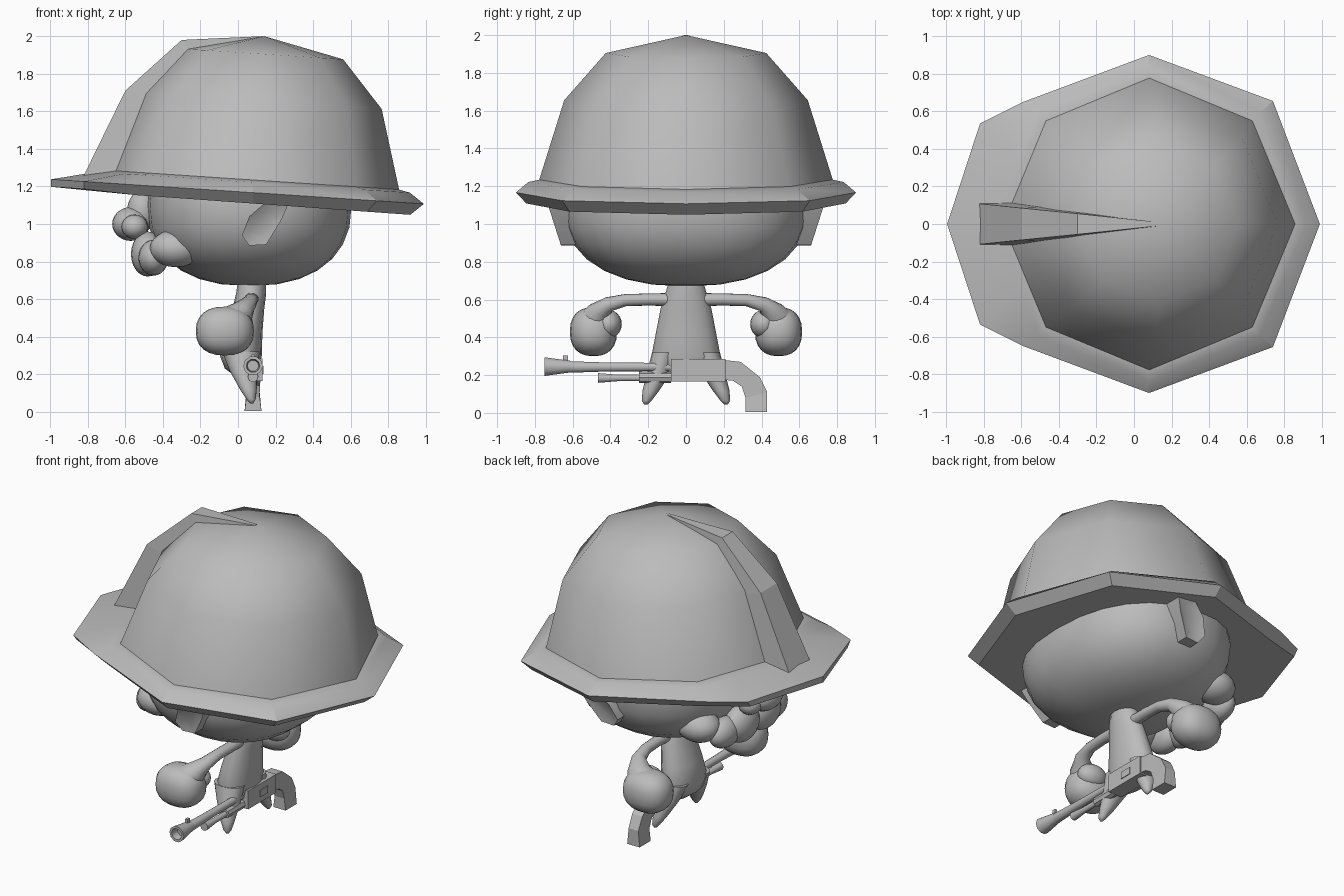
import bpy, bmesh
from math import sin, cos, pi, radians
from mathutils import Vector

if "Cube" in bpy.data.objects:
    bpy.data.objects.remove(bpy.data.objects["Cube"], do_unlink=True)

clay = bpy.data.materials.new("plain_grey")
clay.use_nodes = True
COLOUR = (0.5, 0.5, 0.5, 1)
clay.diffuse_color = COLOUR
clay.node_tree.nodes["Principled BSDF"].inputs["Base Color"].default_value = COLOUR


def finish(name, bm, angle=None):
    """Turn a bmesh into a named object; angle is the smoothing limit in degrees."""
    bmesh.ops.recalc_face_normals(bm, faces=bm.faces)
    mesh = bpy.data.meshes.new(name)
    bm.to_mesh(mesh)
    bm.free()
    mesh.materials.append(clay)
    obj = bpy.data.objects.new(name, mesh)
    bpy.context.collection.objects.link(obj)
    if angle:
        bpy.ops.object.select_all(action="DESELECT")
        obj.select_set(True)
        bpy.context.view_layer.objects.active = obj
        bpy.ops.object.shade_smooth_by_angle(angle=radians(angle))
    return obj


def loft(name, rings, angle=None):
    """Skin closed rings of points and cap both ends."""
    bm = bmesh.new()
    rows = [[bm.verts.new(p) for p in ring] for ring in rings]
    n = len(rows[0])
    for a, b in zip(rows, rows[1:]):
        for i in range(n):
            j = (i + 1) % n
            bm.faces.new((a[i], a[j], b[j], b[i]))
    bm.faces.new(rows[0])
    bm.faces.new(rows[-1])
    return finish(name, bm, angle)


def oval(c, u, v, n=16):
    """Ring of points around c spanned by the half-axes u and v."""
    c, u, v = Vector(c), Vector(u), Vector(v)
    return [c + u * cos(2 * pi * i / n) + v * sin(2 * pi * i / n) for i in range(n)]


def blob(name, centre, radii, power=1.0, segs=20):
    """Smooth ellipsoid; power below one makes it boxier."""
    bm = bmesh.new()
    bmesh.ops.create_uvsphere(bm, u_segments=segs, v_segments=segs // 2 + 2, radius=1)
    for v in bm.verts:
        v.co = [c + r * (1 if t > 0 else -1) * abs(t) ** power
                for c, r, t in zip(centre, radii, v.co)]
    return finish(name, bm, 80)


def upright(name, sections):
    """Stack of horizontal ovals (x, y, z, rx, ry)."""
    loft(name, [oval((x, y, z), (rx, 0, 0), (0, ry, 0)) for x, y, z, rx, ry in sections], 70)


def tube(name, x, z, sections, n=10, angle=40):
    """Turned part along y from (y, radius) pairs."""
    loft(name, [oval((x, y, z), (r, 0, 0), (0, 0, r), n) for y, r in sections], angle)


def prism(name, outline, x0, x1):
    """Extrude a y-z outline between two x positions."""
    loft(name, [[(x, y, z) for y, z in outline] for x in (x0, x1)])


# Helmet: everything leans slightly, higher at the face side
def lean(x, z):
    return z - 0.066 * (x - 0.08)


def octagon(r, z, shift=0.0):
    return [Vector((0.08 + shift + r * cos(i * pi / 4), r * sin(i * pi / 4),
                    lean(0.08 + r * cos(i * pi / 4), z))) for i in range(8)]


bm = bmesh.new()
rows = [[bm.verts.new(p) for p in octagon(*s)]
        for s in ((0.78, 1.225), (0.645, 1.655, 0.04), (0.425, 1.905, 0.055))]
top = bm.verts.new((0.14, 0, 2.0))
for i in range(8):
    j = (i + 1) % 8
    for a, b in zip(rows, rows[1:]):
        bm.faces.new((a[i], a[j], b[j], b[i]))
    bm.faces.new((rows[-1][i], rows[-1][j], top))
bm.faces.new(rows[0])
finish("helmet_dome", bm, 75)


# Brim: ten-sided, pulled forward into a peak
def brim_ring(r, z):
    ring = octagon(r, z)
    ring.insert(4, ring[3].lerp(ring[4], 0.4))
    ring.insert(6, ring[5].lerp(ring[6], 0.6))
    return ring


half = [(0.99, 0), (0.74, 0.655), (0.08, 0.9), (-0.59, 0.65), (-0.82, 0.535), (-0.995, 0)]
edge = half + [(x, -y) for x, y in half[-2:0:-1]]
tip = [(x, y, lean(x, 1.167)) for x, y in edge]
under = [(x if x < -0.8 else 0.08 + (x - 0.08) * 0.92, y * 0.94,
          lean(x, 1.167) - (0.04 if x < -0.8 else 0.058)) for x, y in edge]
loft("helmet_brim", [brim_ring(0.775, 1.235), brim_ring(0.835, 1.222), tip, under], 25)

# Crest: a wedge that narrows towards the crown
crest = [(-0.84, 1.22, 0.11, -0.5, 1.22), (-0.6, 1.71, 0.085, -0.4, 1.65),
         (-0.3, 1.98, 0.055, -0.2, 1.86), (0.13, 2.0, 0.01, 0.13, 1.95)]
loft("helmet_crest", [[(x, -w, z), (x, w, z), (xi, w * 1.1, zi), (xi, -w * 1.1, zi)]
                      for x, z, w, xi, zi in crest])

# Head and face
blob("head", (0.06, 0, 1.1), (0.545, 0.65, 0.43), 0.86, 24)
blob("nose", (-0.57, 0, 1.0), (0.1, 0.13, 0.09))
blob("nose_bridge", (-0.51, 0, 1.07), (0.08, 0.08, 0.11))

for side, label in ((1, "left"), (-1, "right")):
    blob("nostril_" + label, (-0.55, side * 0.12, 0.985), (0.07, 0.075, 0.065))
    blob("moustache_inner_" + label, (-0.48, side * 0.11, 0.84), (0.09, 0.14, 0.12))
    blob("moustache_outer_" + label, (-0.45, side * 0.24, 0.82), (0.08, 0.13, 0.095))
    blob("cheek_" + label, (-0.33, side * 0.34, 0.87), (0.14, 0.12, 0.1))

    # Ear: a leaf-shaped flap, flared outwards at the top
    leaf = [(0.27, 1.11), (0.23, 1.02), (0.15, 0.89), (0.06, 0.885), (0.02, 0.94),
            (0.06, 1.04), (0.14, 1.11)]
    loft("ear_" + label, [
        [(x, side * (0.58 + 0.05 * (z - 0.88)), z) for x, z in leaf],
        [(x, side * (0.66 + 0.32 * (z - 0.88)), z) for x, z in leaf],
        [(0.13 + (x - 0.13) * 0.6, side * (0.66 + 0.2 * (z - 0.88)),
          1.0 + (z - 1.0) * 0.6) for x, z in leaf]], 50)

    # Leg: short and pointed
    upright("leg_" + label, [
        (0.015, side * 0.11, 0.32, 0.1, 0.07), (0.03, side * 0.14, 0.22, 0.075, 0.065),
        (0.055, side * 0.185, 0.12, 0.045, 0.045), (0.07, side * 0.208, 0.065, 0.024, 0.026),
        (0.073, side * 0.212, 0.045, 0.008, 0.01)])

    # Arm: bent sleeve widening into the fist
    path = [((0.07, 0.06, 0.6), 0.035), ((0.075, 0.2, 0.6), 0.032), ((0.07, 0.32, 0.597), 0.032),
            ((0.055, 0.41, 0.575), 0.04), ((0.02, 0.46, 0.53), 0.065), ((-0.04, 0.48, 0.47), 0.1)]
    pts = [Vector((x, side * y, z)) for (x, y, z), r in path]
    rings = []
    for i, p in enumerate(pts):
        d = (pts[min(i + 1, len(pts) - 1)] - pts[max(i - 1, 0)]).normalized()
        u = d.cross(Vector((0, 0, 1))).normalized()
        r = path[i][1]
        rings.append(oval(p, u * r * 1.1, d.cross(u) * r))
    loft("arm_" + label, rings, 70)
    blob("fist_" + label, (-0.07, side * 0.49, 0.43), (0.155, 0.125, 0.13), 0.85)
    blob("thumb_" + label, (-0.02, side * 0.41, 0.47), (0.1, 0.07, 0.075))

# Body: narrow neck widening to the hips
upright("torso", [(0.075, 0, 0.7, 0.075, 0.09), (0.07, 0, 0.63, 0.08, 0.11),
                  (0.055, 0, 0.55, 0.085, 0.135), (0.03, 0, 0.42, 0.1, 0.16),
                  (0.015, 0, 0.3, 0.112, 0.183), (0.02, 0, 0.23, 0.09, 0.17),
                  (0.035, 0, 0.19, 0.05, 0.1)])

# Gun slung across the back
GX = 0.08
tube("gun_barrel", GX, 0.243, [(-0.62, 0.032), (-0.45, 0.026), (-0.07, 0.022)])
tube("gun_muzzle", GX, 0.245, [(-0.7, 0.03), (-0.75, 0.036), (-0.75, 0.052), (-0.61, 0.032)])
tube("gun_lower_tube", GX, 0.185, [(-0.465, 0.027), (-0.36, 0.018), (-0.07, 0.018)])
tube("gun_pump", GX, 0.188, [(-0.25, 0.03), (-0.08, 0.03)], 8)
prism("gun_sight", [(-0.65, 0.27), (-0.625, 0.27), (-0.625, 0.305), (-0.65, 0.305)],
      GX - 0.008, GX + 0.008)
prism("gun_receiver", [(-0.08, 0.165), (0.21, 0.165), (0.21, 0.285), (-0.08, 0.285)],
      0.03, 0.13)
prism("gun_port", [(0.04, 0.2), (0.12, 0.2), (0.12, 0.245), (0.04, 0.245)], 0.128, 0.135)
outer = [(0.2, 0.28), (0.29, 0.27), (0.39, 0.19), (0.43, 0.11), (0.43, 0.005)]
inner = [(0.2, 0.175), (0.25, 0.17), (0.295, 0.14), (0.315, 0.08), (0.315, 0.005)]
loft("gun_stock", [[(GX - w, y, z), (GX + w, y, z), (GX + w, b, c), (GX - w, b, c)]
                   for (y, z), (b, c), w in zip(outer, inner, (0.04, 0.04, 0.037, 0.035, 0.045))])

# Stand the model on the ground
bpy.context.view_layer.update()
